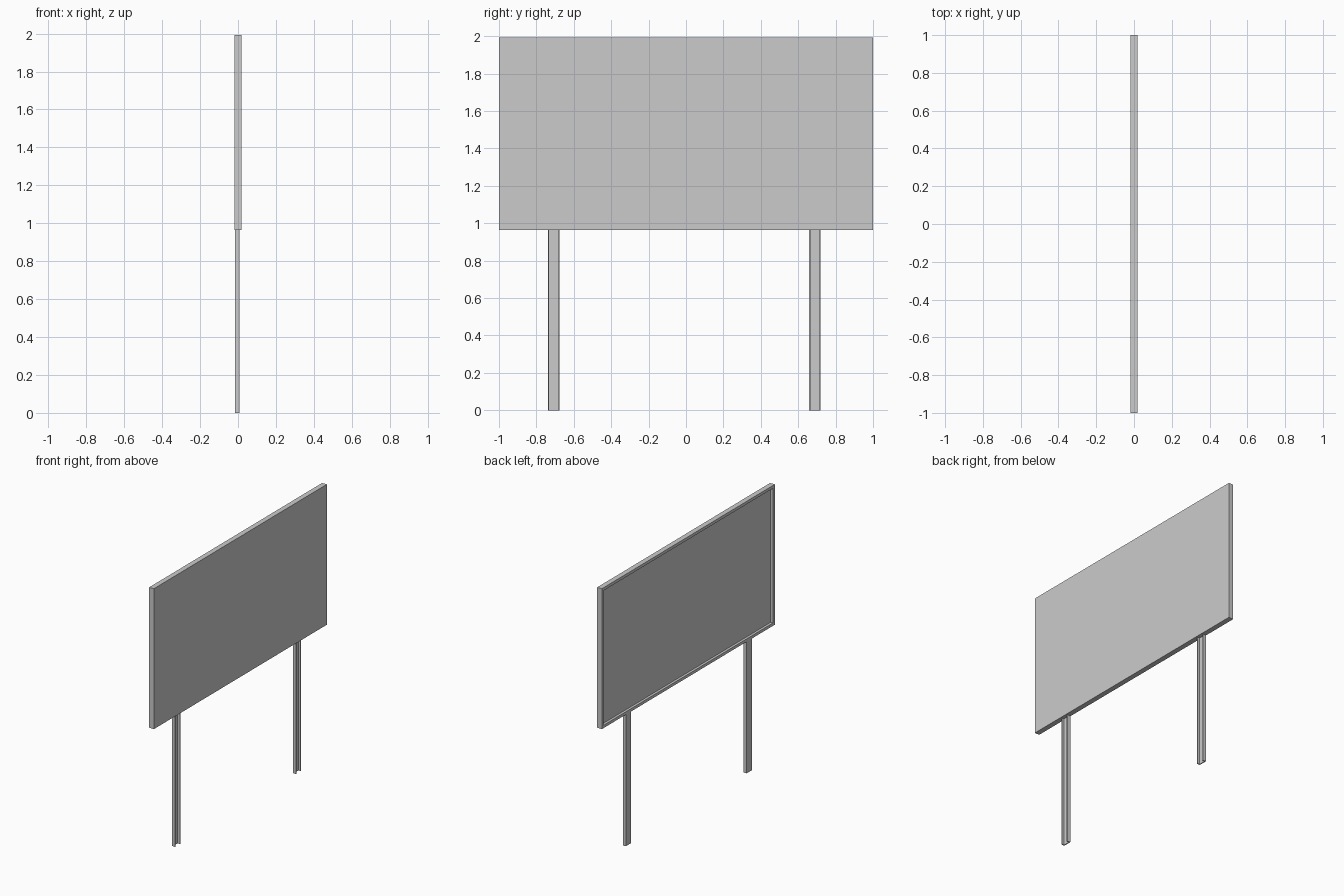
import bpy
import bmesh

if "Cube" in bpy.data.objects:
    bpy.data.objects.remove(bpy.data.objects["Cube"])

BOARD_BOTTOM, BOARD_TOP = 0.965, 1.993
BOARD_HALF_DEPTH = 0.019
RIM, RECESS = 0.03, 0.018


def add_object(name, bm):
    bmesh.ops.recalc_face_normals(bm, faces=bm.faces[:])
    mesh = bpy.data.meshes.new(name)
    bm.to_mesh(mesh)
    bm.free()
    obj = bpy.data.objects.new(name, mesh)
    bpy.context.collection.objects.link(obj)
    return obj


# Sign panel: a slab whose -x face is inset and pushed in to leave a raised rim
bm = bmesh.new()
bmesh.ops.create_cube(bm, size=1)
bmesh.ops.scale(bm, vec=(2 * BOARD_HALF_DEPTH, 2, BOARD_TOP - BOARD_BOTTOM), verts=bm.verts[:])
bmesh.ops.translate(bm, vec=(0, 0, (BOARD_TOP + BOARD_BOTTOM) / 2), verts=bm.verts[:])
bm.normal_update()
back = min(bm.faces, key=lambda f: f.calc_center_median().x)
bmesh.ops.inset_individual(bm, faces=[back], thickness=RIM)
floor = bmesh.ops.extrude_discrete_faces(bm, faces=[back])["faces"][0]
bmesh.ops.translate(bm, vec=(RECESS, 0, 0), verts=floor.verts[:])
add_object("sign_panel", bm)


# Posts: U-channel section open toward +x, running from the ground to the panel
def channel_post(name, y, half_width=0.031, x_back=-0.017, x_front=0.008, wall=0.007):
    inner = half_width - wall
    profile = [(x_back, -half_width), (x_front, -half_width), (x_front, -inner),
               (x_back + wall, -inner), (x_back + wall, inner), (x_front, inner),
               (x_front, half_width), (x_back, half_width)]
    bm = bmesh.new()
    base = bm.faces.new([bm.verts.new((px, y + py, 0)) for px, py in profile])
    result = bmesh.ops.extrude_face_region(bm, geom=[base], use_keep_orig=True)
    top = [v for v in result["geom"] if isinstance(v, bmesh.types.BMVert)]
    bmesh.ops.translate(bm, vec=(0, 0, BOARD_BOTTOM), verts=top)
    return add_object(name, bm)


for label, y in (("left_post", -0.708), ("right_post", 0.689)):
    channel_post(label, y)
